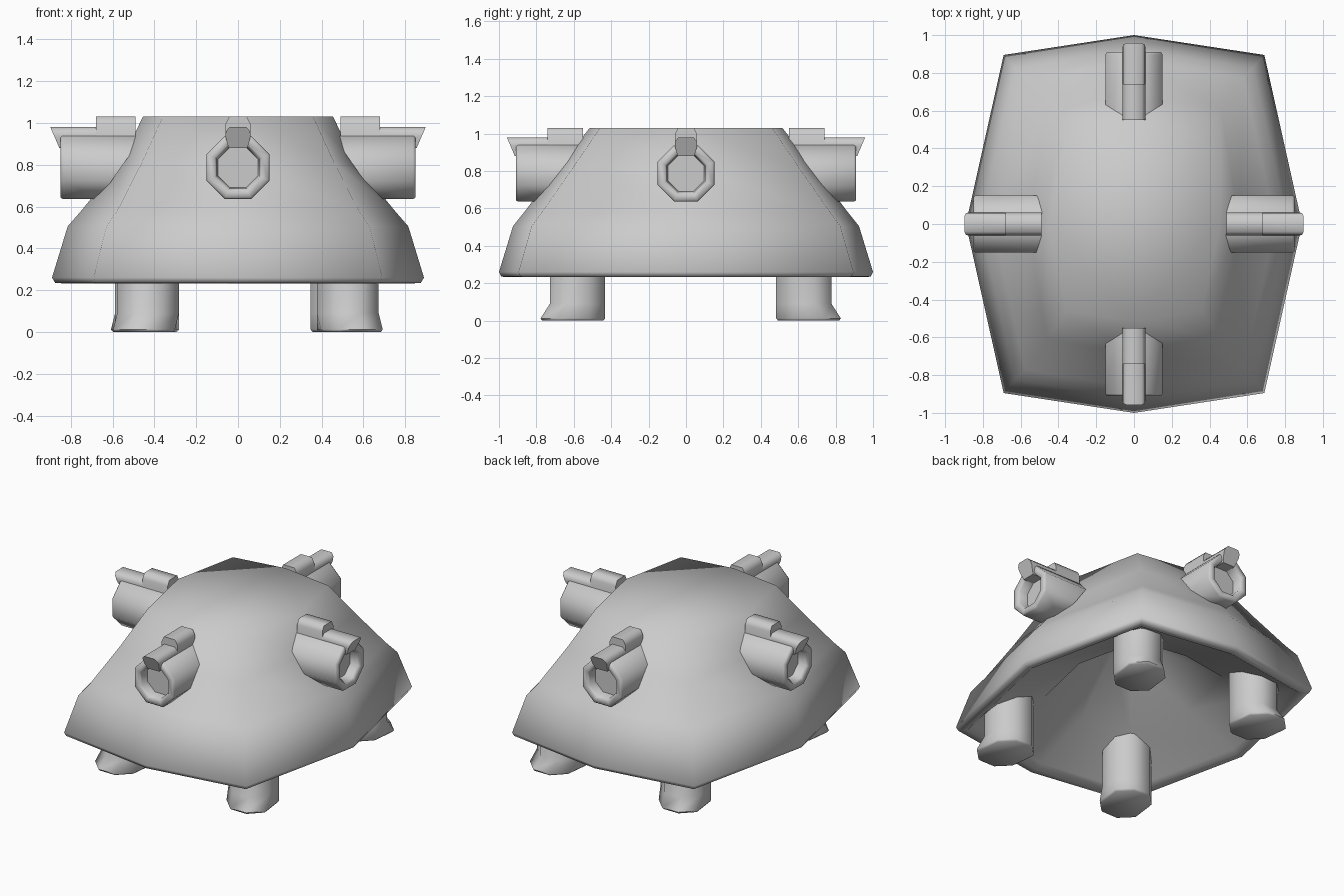
import bpy, bmesh, math
from mathutils import Matrix

if "Cube" in bpy.data.objects:
    bpy.data.objects.remove(bpy.data.objects["Cube"])


def make(name, rings, smooth=None):
    """Loft a list of equal-length point rings into one closed object."""
    bm = bmesh.new()
    rows = [[bm.verts.new(p) for p in ring] for ring in rings]
    n = len(rows[0])
    for a, b in zip(rows, rows[1:]):
        for i in range(n):
            j = (i + 1) % n
            bm.faces.new((a[i], a[j], b[j], b[i]))
    bm.faces.new(rows[0][::-1])
    bm.faces.new(rows[-1])
    bmesh.ops.recalc_face_normals(bm, faces=bm.faces)
    me = bpy.data.meshes.new(name)
    bm.to_mesh(me)
    bm.free()
    ob = bpy.data.objects.new(name, me)
    bpy.context.collection.objects.link(ob)
    bpy.ops.object.select_all(action='DESELECT')
    ob.select_set(True)
    bpy.context.view_layer.objects.active = ob
    if smooth is None:
        bpy.ops.object.shade_smooth()
    else:
        bpy.ops.object.shade_smooth_by_angle(angle=math.radians(smooth))
    return ob


def outline(z, side, cx, cy, front):
    return [(side, 0, z), (cx, cy, z), (0, front, z), (-cx, cy, z),
            (-side, 0, z), (-cx, -cy, z), (0, -front, z), (cx, -cy, z)]


# Shell with a vaulted underside: z, side x, corner x, corner y, front y
levels = [(1.03, .455, .36, .46, .515), (.81, .562, .46, .61, .69),
          (.58, .75, .578, .77, .865), (.505, .815, .63, .825, .925),
          (.26, .89, .69, .895, 1.0), (.235, .875, .68, .885, .988)]
under = [(.232, .935), (.26, .90), (.41, .5), (.74, .21)]
rings = [outline(*l) for l in levels]
rings += [outline(z, *(k * v for v in levels[4][1:])) for z, k in under]
make("shell", rings)


# Legs: octagonal posts with an outward toe, running up into the shell
def leg(name, cx, cy):
    sx, sy = math.copysign(1, cx), math.copysign(1, cy)

    def ring(z, radius, toe):
        pts = []
        for i in range(8):
            a = math.radians(22.5 + 45 * i)
            x, y = cx + radius * math.cos(a), cy + radius * math.sin(a)
            if (y - cy) * sy > .04:
                x, y = x + toe * .4 * sx, y + toe * sy
            pts.append((x, y, z))
        return pts
    make(name, [ring(0, .150, .05), ring(.012, .160, .05),
                ring(.09, .160, 0), ring(.46, .160, 0)], smooth=60)


leg("front_left_leg", -.43, -.58)
leg("front_right_leg", .525, -.58)
leg("back_left_leg", -.44, .63)
leg("back_right_leg", .495, .63)

# Cannons: built along +x, then turned to each side
ZC = .787


def octagon(u, radius):
    pts = []
    for i in range(8):
        a = math.radians(22.5 + 45 * i)
        z = ZC + radius * math.sin(a)
        # u None: rear end slants along the shell wall
        pts.append((u if u is not None else -.46 + .7 * (1.03 - z),
                    radius * math.cos(a), z))
    return pts


# Sight pieces: six-sided section (half width, z) swept between two ends
def sight(name, ends, section):
    outline_pts = section + [(-w, z) for w, z in section[::-1]]
    low, high = section[0][1], section[-1][1]

    def place(end):
        u_low, u_high = end
        return [(u_low + (u_high - u_low) * (z - low) / (high - low), w, z)
                for w, z in outline_pts]
    return make(name, [place(e) for e in ends], smooth=65)


for label, angle, reach in (("right", 0, .85), ("back", 90, .91),
                            ("left", 180, .85), ("front", 270, .91)):
    parts = [
        make(label + "_cannon_barrel",
             [octagon(None, .164), octagon(-.012, .164), octagon(0, .155),
              octagon(0, .122), octagon(-.015, .110), octagon(-.07, .104)], smooth=60),
        sight(label + "_sight_rear", [(-.36, -.36), (-.17, -.17)],
              [(.06, .88), (.06, .995), (.042, 1.03)]),
        sight(label + "_sight_front", [(-.2, -.2), (.005, .048)],
              [(.045, .88), (.06, .935), (.058, .96), (.04, .98)]),
    ]
    turn = Matrix.Rotation(math.radians(angle), 4, 'Z') @ Matrix.Translation((reach, 0, 0))
    for ob in parts:
        ob.matrix_world = turn
